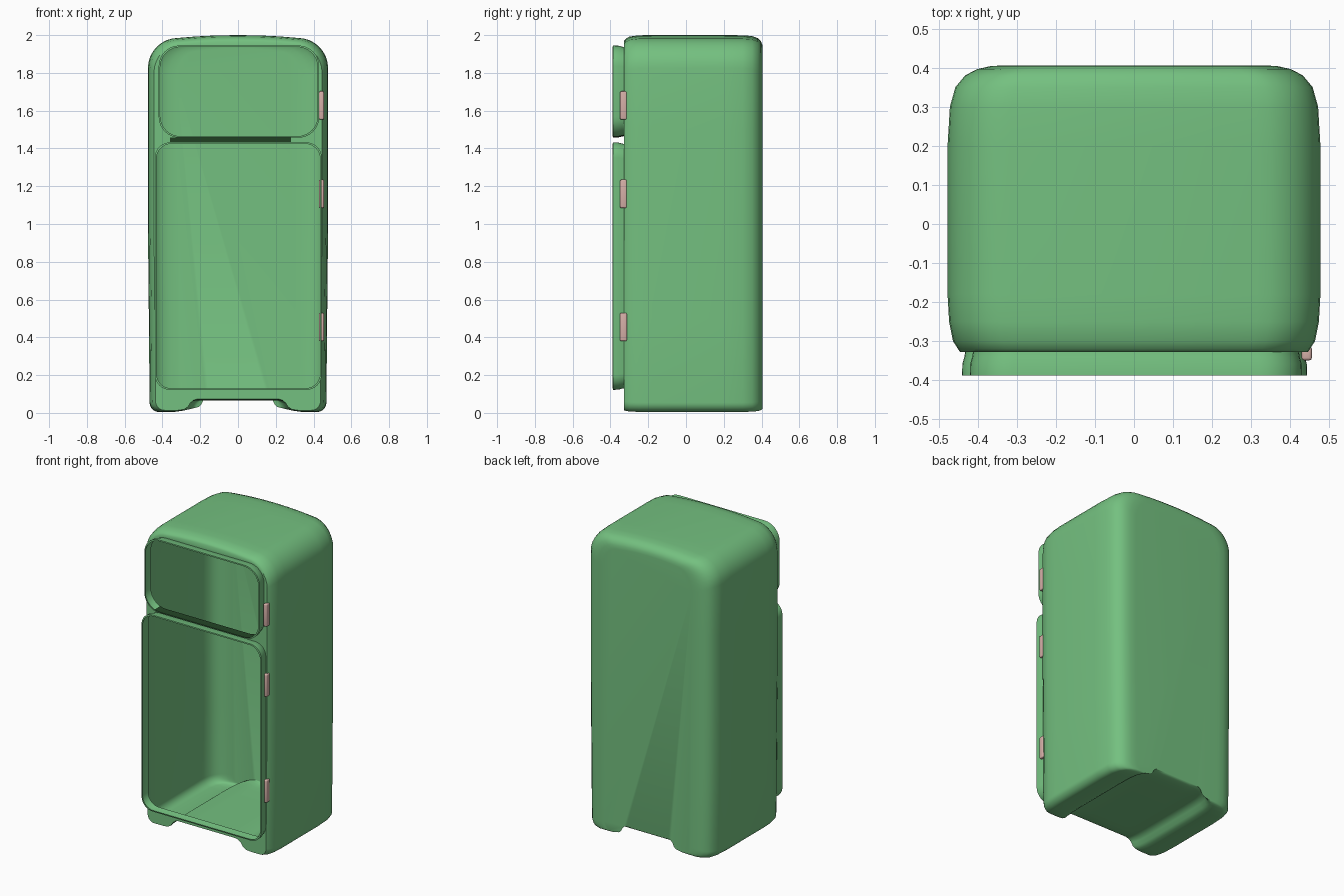
import bpy, bmesh
from math import sin, cos, pi
from mathutils import Vector

cube = bpy.data.objects.get("Cube")
if cube:
    bpy.data.objects.remove(cube)


def material(name, rgb):
    m = bpy.data.materials.new(name)
    m.use_nodes = True
    m.diffuse_color = (*rgb, 1)
    bsdf = m.node_tree.nodes["Principled BSDF"]
    bsdf.inputs["Base Color"].default_value = (*rgb, 1)
    bsdf.inputs["Roughness"].default_value = 0.6
    return m


GREEN = material("enamel green", (0.175, 0.53, 0.215))
DARK = material("dark green", (0.014, 0.05, 0.016))
PINK = material("hinge pink", (0.67, 0.43, 0.39))


def finish(name, bm, *mats):
    me = bpy.data.meshes.new(name)
    bm.to_mesh(me)
    bm.free()
    ob = bpy.data.objects.new(name, me)
    bpy.context.collection.objects.link(ob)
    for mat in mats:
        me.materials.append(mat)
    bpy.ops.object.select_all(action='DESELECT')
    ob.select_set(True)
    bpy.context.view_layer.objects.active = ob
    bpy.ops.object.shade_smooth_by_angle(angle=40 * pi / 180)


def arc(cx, cz, r, start, n=8):
    return [(cx + r * cos(start + i / n * pi / 2), cz + r * sin(start + i / n * pi / 2))
            for i in range(n + 1)]


def rounded(x0, x1, z0, z1, r):
    return (arc(x1 - r, z0 + r, r, -pi / 2) + arc(x1 - r, z1 - r, r, 0)
            + arc(x0 + r, z1 - r, r, pi / 2) + arc(x0 + r, z0 + r, r, pi))


def ring(bm, pts, y):
    return [bm.verts.new((x, y, z)) for x, z in pts]


def bridge(bm, a, b):
    n = len(a)
    for i in range(n):
        bm.faces.new((a[i], a[(i + 1) % n], b[(i + 1) % n], b[i]))


def loop_edges(bm, vs):
    return [bm.edges.get((vs[i - 1], vs[i])) or bm.edges.new((vs[i - 1], vs[i]))
            for i in range(len(vs))]


def shrink(pts, d):
    xs, zs = zip(*pts)
    cx, cz = (min(xs) + max(xs)) / 2, (min(zs) + max(zs)) / 2
    w, h = max(xs) - cx, max(zs) - cz
    return [(cx + (x - cx) * (1 - d / w), cz + (z - cz) * (1 - d / h)) for x, z in pts]


# Cabinet outline: domed top, rounded feet and a raised tunnel between them
half = [(0, 0.066), (0.13, 0.066), (0.225, 0.066), (0.25, 0.06), (0.27, 0.044),
        (0.285, 0.022), (0.305, 0.01), (0.34, 0.005)]
half += arc(0.418, 0.055, 0.05, -pi / 2)
half += [(0.472, 0.5), (0.477, 1.0), (0.477, 1.5)]
half += arc(0.317, 1.825, 0.16, 0)
half += [(0.22, 1.993), (0.12, 1.998), (0, 2.0)]
outline = half + [(-x, z) for x, z in half[-2:0:-1]]


def inset(dx, dz):
    return [(x * (1 - dx / 0.477), 1 + (z - 1) * (1 - (dz if z > 1 else dz * 0.3)))
            for x, z in outline]


doors = {"freezer": rounded(-0.42, 0.43, 1.457, 1.945, 0.11),
         "fridge": rounded(-0.44, 0.443, 0.122, 1.432, 0.08)}

# Cabinet: hollow shell, open behind both door rims
bm = bmesh.new()
sections = [(-0.328, 0.032, 0.03), (-0.32, 0.027, 0.02), (-0.3, 0.014, 0.008),
            (-0.25, 0.004, 0.001), (-0.18, 0, 0), (0.2, 0, 0), (0.3, 0.006, 0.001),
            (0.35, 0.02, 0.005), (0.38, 0.045, 0.016), (0.396, 0.075, 0.032),
            (0.404, 0.11, 0.05), (0.406, 0.15, 0.07)]
rings = [ring(bm, inset(dx, dz), y) for y, dx, dz in sections]
for a, b in zip(rings, rings[1:]):
    bridge(bm, b, a)
bm.faces.new(rings[-1][::-1])
edges = loop_edges(bm, rings[0])
for pts in doors.values():
    edges += loop_edges(bm, ring(bm, shrink(pts, 0.008), -0.328))
bmesh.ops.triangle_fill(bm, edges=edges, use_beauty=True, normal=(0, -1, 0))
bm.normal_update()
front = [f for f in bm.faces if f.calc_center_median().y < -0.3279 and f.normal.y > 0]
bmesh.ops.reverse_faces(bm, faces=front)
finish("cabinet", bm, GREEN)

# Open door rims; the underside of the upper one is dark
for name, pts in doors.items():
    bm = bmesh.new()
    prev = ring(bm, shrink(pts, 0.008), -0.328)
    for d, y in [(0.006, -0.34), (0.001, -0.358), (0, -0.387), (0.008, -0.388)]:
        cur = ring(bm, shrink(pts, d), y)
        bridge(bm, prev, cur)
        prev = cur
    bm.normal_update()
    for f in bm.faces:
        c = f.calc_center_median()
        if name == "freezer" and c.z < 1.47 and f.normal.z < -0.8:
            f.material_index = 1
    finish(name + "_door_rim", bm, GREEN, DARK)

# Dark strip between the doors
bm = bmesh.new()
bm.faces.new([bm.verts.new(v) for v in [(-0.36, -0.332, 1.434), (0.28, -0.332, 1.434),
                                        (0.28, -0.332, 1.458), (-0.36, -0.332, 1.458)]])
finish("door_gap_strip", bm, DARK)

# Hinges
for name, z in [("upper", 1.628), ("middle", 1.16), ("lower", 0.455)]:
    bm = bmesh.new()
    bmesh.ops.create_cube(bm, size=1)
    for v in bm.verts:
        v.co = Vector((0.442 + v.co.x * 0.026, -0.331 + v.co.y * 0.036, z + v.co.z * 0.15))
    bmesh.ops.bevel(bm, geom=bm.edges[:], offset=0.007, segments=3, affect='EDGES', profile=0.5)
    finish(name + "_hinge", bm, PINK)
